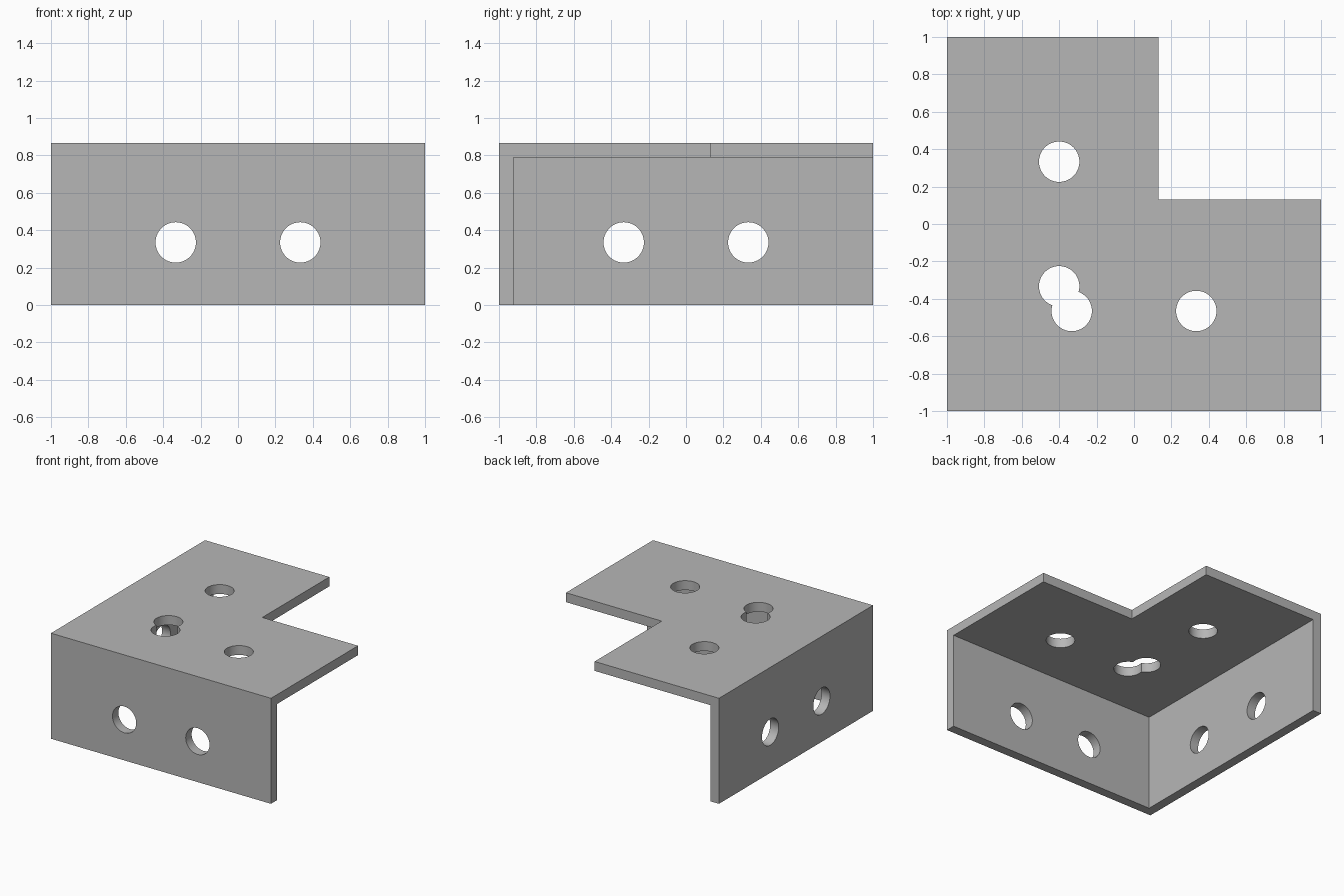
import bpy
import bmesh
from math import pi, radians
from mathutils import Matrix, Vector

cube = bpy.data.objects.get("Cube")
if cube:
    bpy.data.objects.remove(cube, do_unlink=True)

HEIGHT = 0.867      # overall height
WALL = 0.077        # sheet thickness
ARM = 0.13          # inner edge of both arms of the top plate
HOLE_RADIUS = 0.108
HOLE_Z = 0.335

metal = bpy.data.materials.new("plain grey metal")
metal.use_nodes = True
grey = (0.47, 0.47, 0.47, 1)
metal.diffuse_color = grey
metal.node_tree.nodes["Principled BSDF"].inputs["Base Color"].default_value = grey


def make_object(name, bm):
    bmesh.ops.recalc_face_normals(bm, faces=bm.faces)
    mesh = bpy.data.meshes.new(name)
    bm.to_mesh(mesh)
    bm.free()
    mesh.materials.append(metal)
    obj = bpy.data.objects.new(name, mesh)
    bpy.context.collection.objects.link(obj)
    return obj


def cut(target, cutter):
    """Subtract the cutter from the target, then discard it."""
    cutter.hide_render = True
    mod = target.modifiers.new("cut", "BOOLEAN")
    mod.operation = "DIFFERENCE"
    mod.solver = "EXACT"
    mod.object = cutter
    bpy.context.view_layer.objects.active = target
    bpy.ops.object.modifier_apply(modifier=mod.name)
    bpy.data.objects.remove(cutter, do_unlink=True)


def drill(target, centre, axis):
    turn = Vector((0, 0, 1)).rotation_difference(Vector(axis)).to_matrix().to_4x4()
    bm = bmesh.new()
    bmesh.ops.create_cone(bm, cap_ends=True, segments=64, radius1=HOLE_RADIUS,
                          radius2=HOLE_RADIUS, depth=0.3,
                          matrix=Matrix.Translation(centre) @ turn)
    cut(target, make_object("hole_cutter", bm))


# L-shaped solid block
bm = bmesh.new()
outline = [(-1, -1), (1, -1), (1, ARM), (ARM, ARM), (ARM, 1), (-1, 1)]
base = bm.faces.new([bm.verts.new((x, y, 0)) for x, y in outline])
extruded = bmesh.ops.extrude_face_region(bm, geom=[base])["geom"]
bmesh.ops.translate(bm, vec=(0, 0, HEIGHT),
                    verts=[g for g in extruded if isinstance(g, bmesh.types.BMVert)])
bracket = make_object("corner_bracket", bm)

# Hollow the underside, leaving the top plate and two walls
bm = bmesh.new()
bmesh.ops.create_cube(bm, size=4, matrix=Matrix.Translation(
    (1 + WALL, 1 + WALL, HEIGHT - WALL - 2)))
cut(bracket, make_object("hollow_cutter", bm))

# Screw holes in the top plate, front wall and side wall
for x, y in [(-0.4, 0.333), (-0.4, -0.333), (-0.333, -0.465), (0.333, -0.465)]:
    drill(bracket, (x, y, HEIGHT - WALL / 2), (0, 0, 1))
for along in (-0.333, 0.333):
    drill(bracket, (along, -1, HOLE_Z), (0, 1, 0))
    drill(bracket, (-1, along, HOLE_Z), (1, 0, 0))

# Smooth hole walls with crisp edges
bpy.ops.object.select_all(action="DESELECT")
bracket.select_set(True)
bpy.context.view_layer.objects.active = bracket
bpy.ops.object.shade_smooth_by_angle(angle=radians(30))
